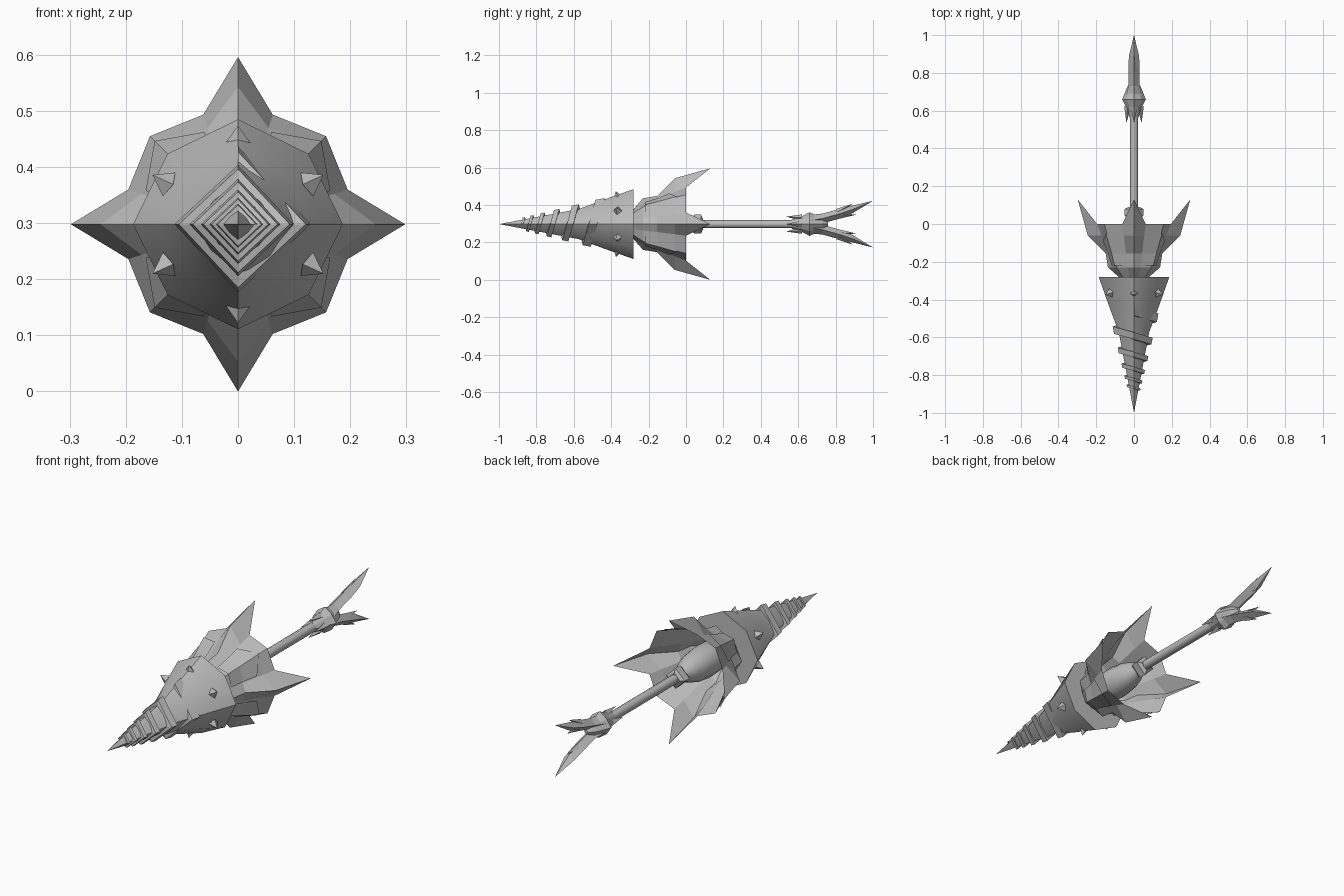
import bpy, bmesh, math
from mathutils import Vector

if "Cube" in bpy.data.objects:
    bpy.data.objects.remove(bpy.data.objects["Cube"])

AXIS = 0.298  # height of the weapon's long axis

steel = bpy.data.materials.new("grey_steel")
steel.use_nodes = True
grey = (0.5, 0.5, 0.5, 1)
steel.diffuse_color = grey
steel.node_tree.nodes["Principled BSDF"].inputs["Base Color"].default_value = grey


def polar(r, deg, y):
    a = math.radians(deg)
    return Vector((r * math.cos(a), y, AXIS + r * math.sin(a)))


def loft(name, rings, closed=True, caps=True, smooth=None):
    """Skin a list of equal-length point rings."""
    bm = bmesh.new()
    rows = [[bm.verts.new(p) for p in ring] for ring in rings]
    n = len(rows[0])
    for a, b in zip(rows, rows[1:]):
        for i in range(n if closed else n - 1):
            j = (i + 1) % n
            bm.faces.new((a[i], a[j], b[j], b[i]))
    if closed and caps:
        bm.faces.new(rows[0])
        bm.faces.new(rows[-1])
    bmesh.ops.remove_doubles(bm, verts=bm.verts, dist=0.0003)
    bmesh.ops.recalc_face_normals(bm, faces=bm.faces)
    mesh = bpy.data.meshes.new(name)
    bm.to_mesh(mesh)
    bm.free()
    mesh.materials.append(steel)
    obj = bpy.data.objects.new(name, mesh)
    bpy.context.collection.objects.link(obj)
    if smooth:
        bpy.ops.object.select_all(action='DESELECT')
        obj.select_set(True)
        bpy.context.view_layer.objects.active = obj
        bpy.ops.object.shade_smooth_by_angle(angle=math.radians(smooth))
    return obj


def turned(name, profile, sides=8, smooth=None, diagonal=1.0):
    """Faceted lathe along y; every second corner may be pulled in."""
    rings = [[polar(r * (diagonal if i % 2 else 1), i * 360 / sides, y)
              for i in range(sides)] for y, r in profile]
    return loft(name, rings, smooth=smooth)


def spike(name, base, tip, radius, sides=4):
    base, tip = Vector(base), Vector(tip)
    turn = (tip - base).to_track_quat('Z', 'Y')
    ring = []
    for i in range(sides):
        a = math.tau * i / sides
        ring.append(base + turn @ Vector((math.cos(a), math.sin(a), 0)) * radius)
    return loft(name, [ring, [tip] * sides], caps=False)


# Drill cone: squarish point widening to an octagonal base
cone_rings = []
for y, r, diagonal in ((-1, 0, 1), (-0.575, 0.08, 0.8), (-0.43, 0.134, 0.92), (-0.28, 0.187, 0.95)):
    cone_rings.append([polar(r * (diagonal if i % 2 else 1), i * 45, y) for i in range(8)])
loft("drill_cone", cone_rings, smooth=50)

# Angular screw thread, four corners per turn
thread = []
for q in range(22):
    d = 0.54 * math.exp(-0.07 * q)
    core = 0.188 * d if d < 0.425 else 0.08 + 0.363 * (d - 0.425)
    outer, width, y = 0.0035 + 0.243 * d, 0.045 * d, d - 1
    thread.append([polar(r, 90 - 90 * q, y + w) for r, w in (
        (core * 0.6, -width * 1.5), (outer * 0.96, -width),
        (outer * 1.03, width), (core * 0.6, width * 1.2))])
loft("drill_thread", thread)

# Six studs around the cone
for k in range(6):
    angle = 90 + 60 * k
    spike("cone_stud", polar(0.142, angle, -0.365), polar(0.176, angle, -0.375), 0.024)

# Flared guard with four pointed blades
guard = []
for y, ridge, side, corner in ((-0.28, 0.08, 0.08, 0.085), (-0.23, 0.138, 0.115, 0.13),
                               (-0.155, 0.15, 0.14, 0.16), (-0.06, 0.245, 0.18, 0.2),
                               (0, 0.298, 0.205, 0.222)):
    ring = []
    for quarter in range(0, 360, 90):
        ring += [polar(ridge, quarter, 0.13 if y == 0 else y),
                 polar(side, quarter + 17.6, y),
                 polar(corner, quarter + 45, y),
                 polar(side, quarter + 72.4, y)]
    guard.append(ring)
loft("flared_guard", guard, caps=False)

# Overlapping plates between the blades
for quarter in range(0, 360, 90):
    loft("guard_plate", [
        [polar(0.125, quarter + 20, -0.22), polar(0.145, quarter + 45, -0.22),
         polar(0.125, quarter + 70, -0.22)],
        [polar(0.146, quarter + 20, -0.155), polar(0.168, quarter + 45, -0.155),
         polar(0.146, quarter + 70, -0.155)],
        [polar(0.175, quarter + 20, -0.09), polar(0.21, quarter + 45, -0.05),
         polar(0.175, quarter + 70, -0.09)]], closed=False)

# Rounded hub inside the guard, block and shaft
turned("hub", [(-0.28, 0.06), (-0.2, 0.072), (-0.12, 0.075), (-0.05, 0.066), (0, 0.05), (0.04, 0.03)],
       12, 50)
turned("shaft_block", [(0.03, 0.035), (0.045, 0.05), (0.08, 0.05), (0.09, 0.03)], 4)
turned("shaft", [(0, 0.022), (0.6, 0.022)], 8, 50)

# Pommel collar with points facing the shaft
turned("pommel_collar", [(0.565, 0.024), (0.62, 0.042), (0.66, 0.063), (0.73, 0.034), (0.76, 0.01)],
       8, diagonal=0.85)
for angle in range(0, 360, 90):
    spike("collar_point", polar(0.034, angle, 0.62), polar(0.04, angle, 0.535), 0.018)

# Forked tail with barbs, mirrored above and below
for s in (1, -1):
    prong = []
    for y, z, half_x, half_z in ((0.67, 0.02, 0.045, 0.03), (0.73, 0.03, 0.03, 0.026),
                                 (0.82, 0.055, 0.03, 0.026), (0.89, 0.078, 0.027, 0.02),
                                 (1, 0.125, 0, 0)):
        prong.append([Vector((half_x * i, y, AXIS + s * (z + half_z * j)))
                      for i, j in ((1, 0), (0, 1), (-1, 0), (0, -1))])
    loft("tail_prong", prong)
    spike("outer_barb", (0, 0.81, AXIS + s * 0.066), (0, 0.893, AXIS + s * 0.11), 0.016)
    spike("inner_barb", (0, 0.82, AXIS + s * 0.045), (0, 0.91, AXIS + s * 0.05), 0.016)
